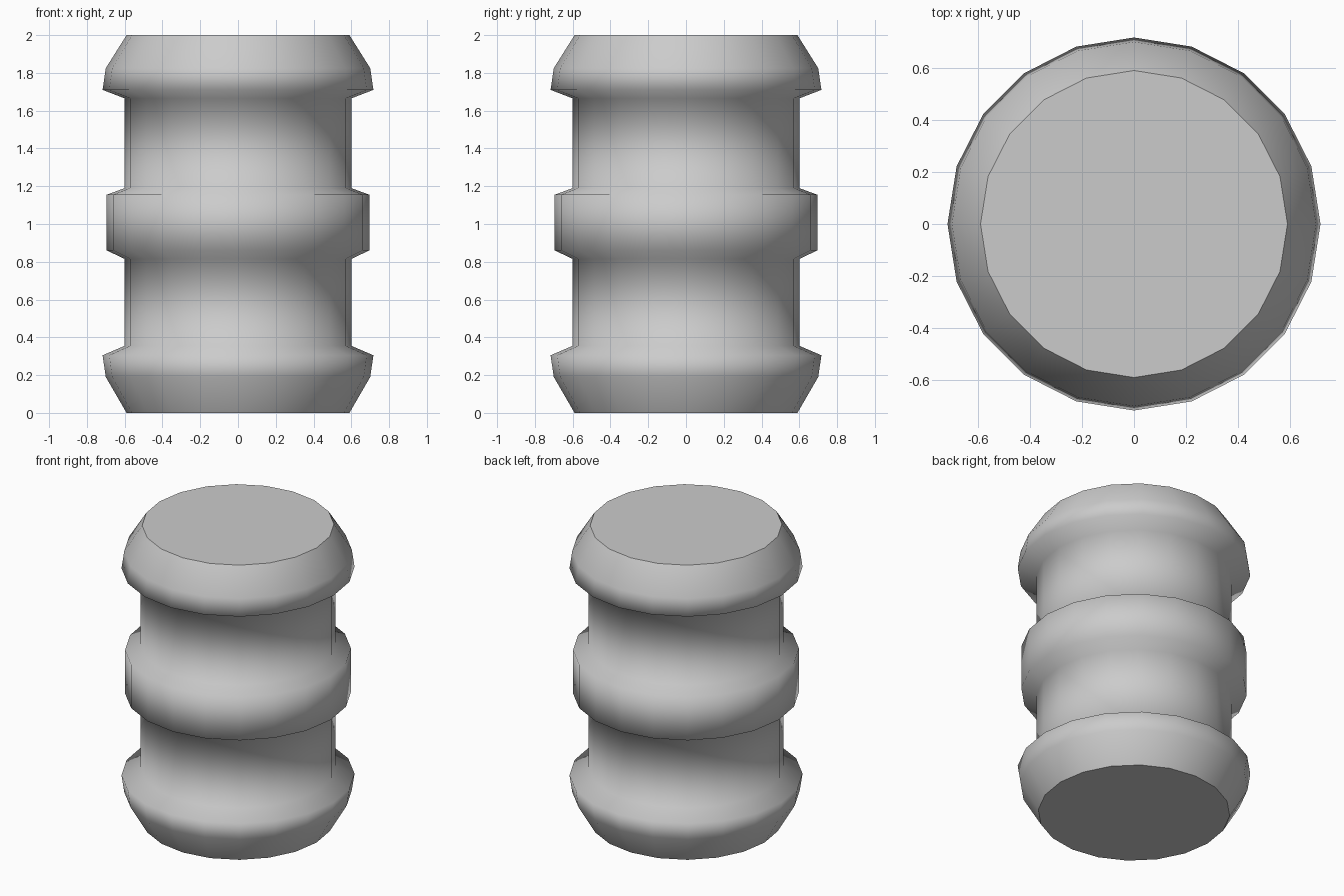
import bpy, bmesh
from math import cos, sin, pi

if "Cube" in bpy.data.objects:
    bpy.data.objects.remove(bpy.data.objects["Cube"])

SIDES = 20
# Turned profile (radius, height), bottom to top
PROFILE = [
    (0.59, 0.0), (0.70, 0.19), (0.717, 0.305), (0.60, 0.355),   # lower flange
    (0.60, 0.815), (0.695, 0.86), (0.695, 1.155), (0.60, 1.19), # middle band
    (0.60, 1.665), (0.717, 1.71), (0.70, 1.825), (0.59, 2.0),   # upper flange
]

bm = bmesh.new()
rings = [[bm.verts.new((r * cos(2 * pi * i / SIDES), r * sin(2 * pi * i / SIDES), z))
          for i in range(SIDES)] for r, z in PROFILE]

# Smooth side wall
for low, high in zip(rings, rings[1:]):
    for i in range(SIDES):
        j = (i + 1) % SIDES
        bm.faces.new((low[i], low[j], high[j], high[i])).smooth = True

# Flat end caps with crisp rims
for loop in (rings[0][::-1], rings[-1]):
    cap = bm.faces.new(loop)
    for edge in cap.edges:
        edge.smooth = False

mesh = bpy.data.meshes.new("barrel_body")
bm.to_mesh(mesh)
bm.free()
bpy.context.collection.objects.link(bpy.data.objects.new("barrel_body", mesh))
